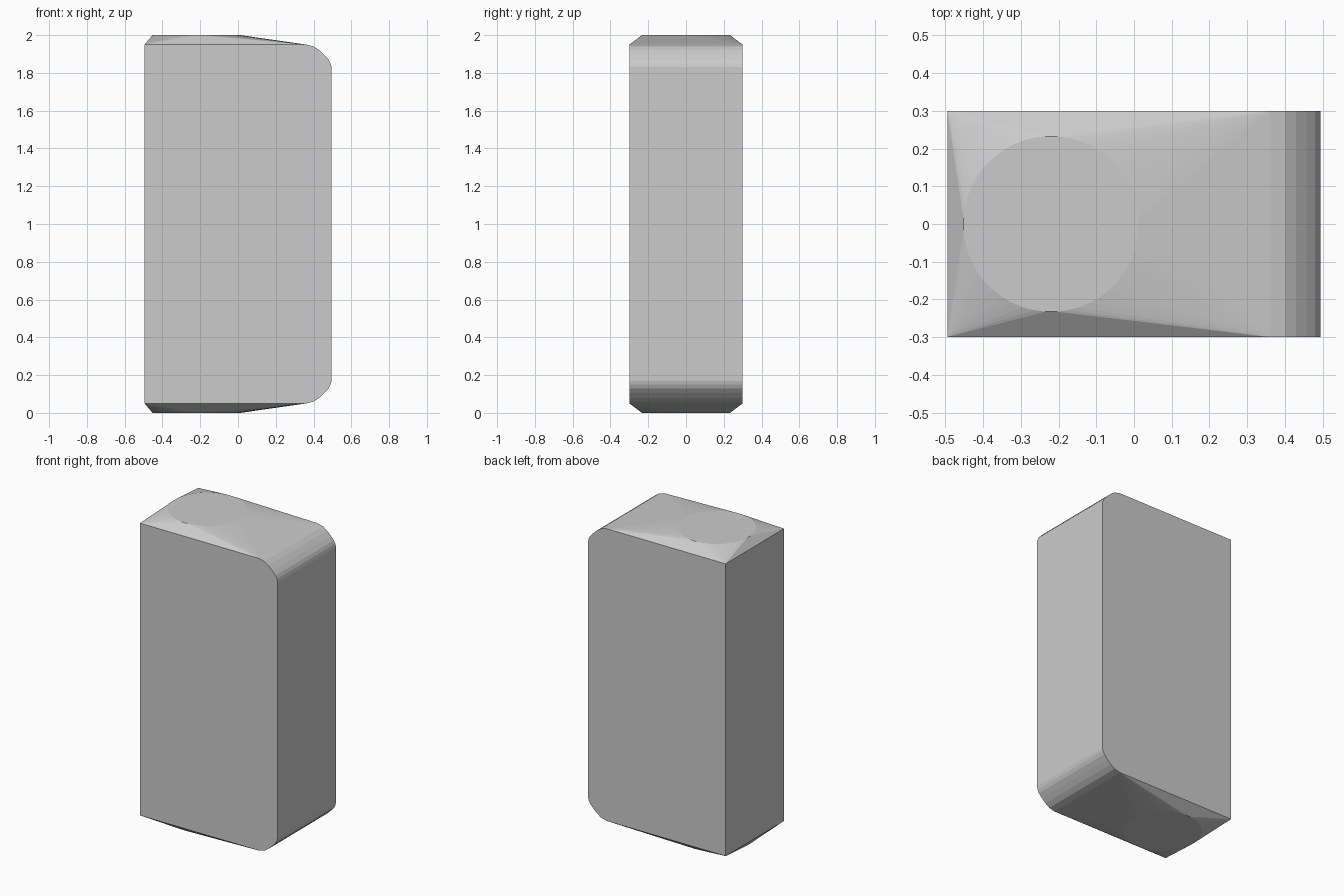
import bpy, bmesh, math

if "Cube" in bpy.data.objects:
    bpy.data.objects.remove(bpy.data.objects["Cube"])

bm = bmesh.new()

# Slab outline (x, height above mid plane): square left edge, rounded right corners
half = [(-0.495, 0.95), (0.36, 0.95), (0.40, 0.94), (0.43, 0.92), (0.457, 0.895),
        (0.48, 0.87), (0.49, 0.85), (0.495, 0.83)]
for side in (-1, 1):
    for x, h in half:
        for y in (-0.3, 0.3):
            bm.verts.new((x, y, 1 + side * h))

# Round flat on top and bottom, offset to the left
    for i in range(48):
        a = math.tau * (i + 0.5) / 48
        bm.verts.new((-0.22 + 0.233 * math.cos(a), 0.233 * math.sin(a), 1 + side))

# Skin everything with one convex shell
res = bmesh.ops.convex_hull(bm, input=bm.verts[:])
loose = [v for v in bm.verts if not v.link_faces]
bmesh.ops.delete(bm, geom=loose, context='VERTS')
bmesh.ops.dissolve_limit(bm, angle_limit=math.radians(0.1), verts=bm.verts[:], edges=bm.edges[:])
bmesh.ops.recalc_face_normals(bm, faces=bm.faces[:])

mesh = bpy.data.meshes.new("rounded_block")
bm.to_mesh(mesh)
bm.free()
block = bpy.data.objects.new("rounded_block", mesh)
bpy.context.collection.objects.link(block)
